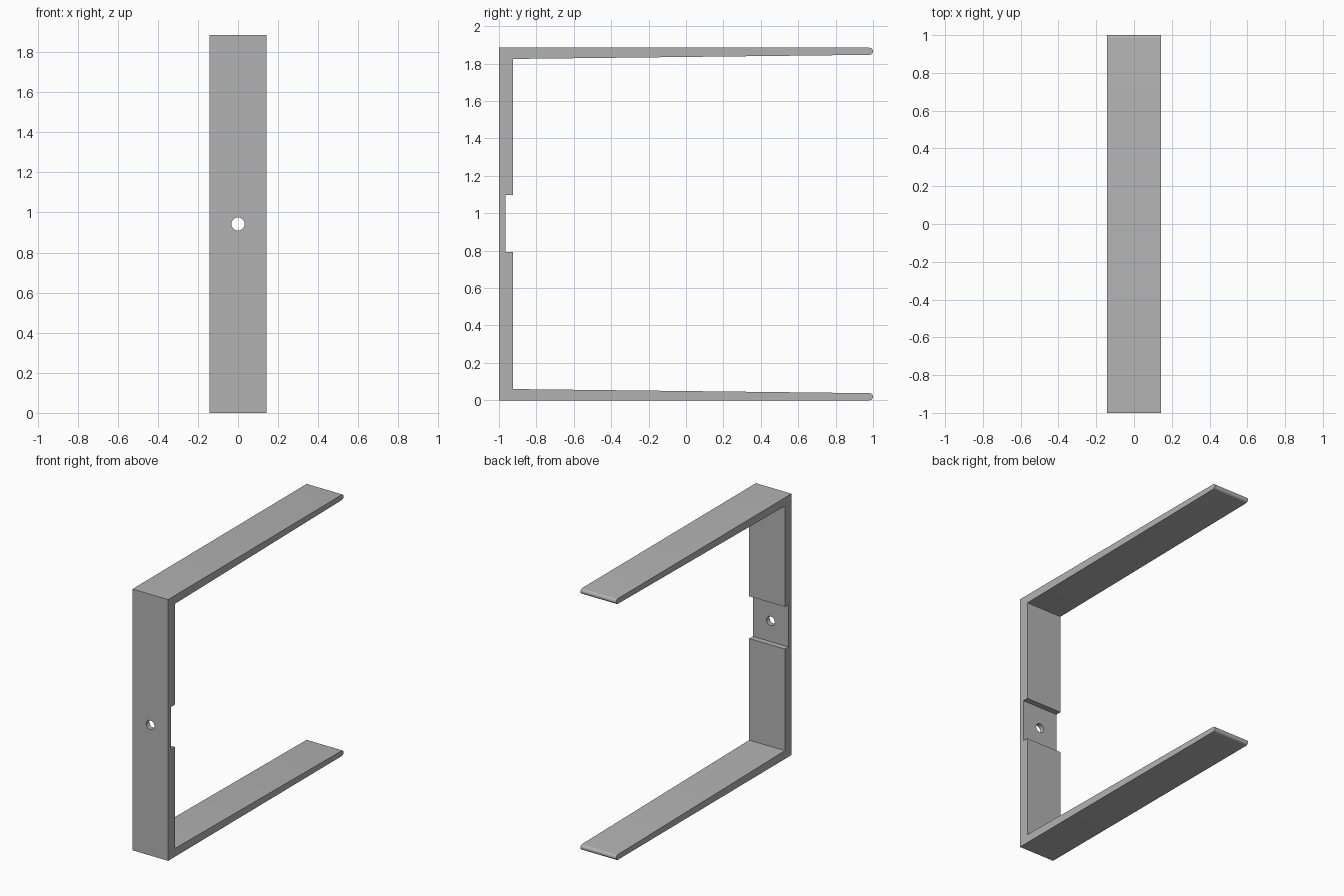
import bpy
import bmesh
from math import pi, sin, cos

cube = bpy.data.objects.get("Cube")
if cube:
    bpy.data.objects.remove(cube, do_unlink=True)

WIDTH, HEIGHT = 0.285, 1.885
TIP = 0.019          # radius of the rounded arm tips
WALL = -0.924        # inner face of the upright
NOTCH = -0.965       # floor of the recess

grey = bpy.data.materials.new("plain grey")
grey.use_nodes = True
colour = (0.45, 0.45, 0.45, 1)
grey.diffuse_color = colour
grey.node_tree.nodes["Principled BSDF"].inputs["Base Color"].default_value = colour

# Side profile (y, z): lower arm with rounded tip, recessed upright, upper arm
tip = [(1 - TIP + TIP * cos(a), TIP + TIP * sin(a))
       for a in (-pi / 2 + pi * i / 12 for i in range(13))]
lower = [(-1, 0)] + tip + [(WALL, 0.06)]
upper = [(y, HEIGHT - z) for y, z in reversed(lower)]
recess = [(WALL, 0.793), (NOTCH, 0.793), (NOTCH, 1.098), (WALL, 1.098)]
profile = lower + recess + upper

# Extrude the profile across the width
bm = bmesh.new()
face = bm.faces.new([bm.verts.new((-WIDTH / 2, y, z)) for y, z in profile])
extruded = bmesh.ops.extrude_face_region(bm, geom=[face])["geom"]
bmesh.ops.translate(bm, vec=(WIDTH, 0, 0),
                    verts=[v for v in extruded if isinstance(v, bmesh.types.BMVert)])
bmesh.ops.recalc_face_normals(bm, faces=bm.faces)
mesh = bpy.data.meshes.new("bracket")
bm.to_mesh(mesh)
bm.free()
bracket = bpy.data.objects.new("bracket", mesh)
bpy.context.collection.objects.link(bracket)
mesh.materials.append(grey)

# Screw hole through the middle of the upright
bpy.ops.mesh.primitive_cylinder_add(vertices=32, radius=0.033, depth=0.3,
                                    location=(0, -1, HEIGHT / 2),
                                    rotation=(pi / 2, 0, 0))
cutter = bpy.context.object
cutter.name = "screw_hole_cutter"
cutter.data.materials.append(grey)

bpy.ops.object.select_all(action="DESELECT")
bracket.select_set(True)
bpy.context.view_layer.objects.active = bracket
hole = bracket.modifiers.new("screw_hole", "BOOLEAN")
hole.operation = "DIFFERENCE"
hole.solver = "EXACT"
hole.object = cutter
bpy.ops.object.modifier_apply(modifier=hole.name)
bpy.data.objects.remove(cutter, do_unlink=True)

bpy.ops.object.shade_smooth_by_angle(angle=pi / 6)
